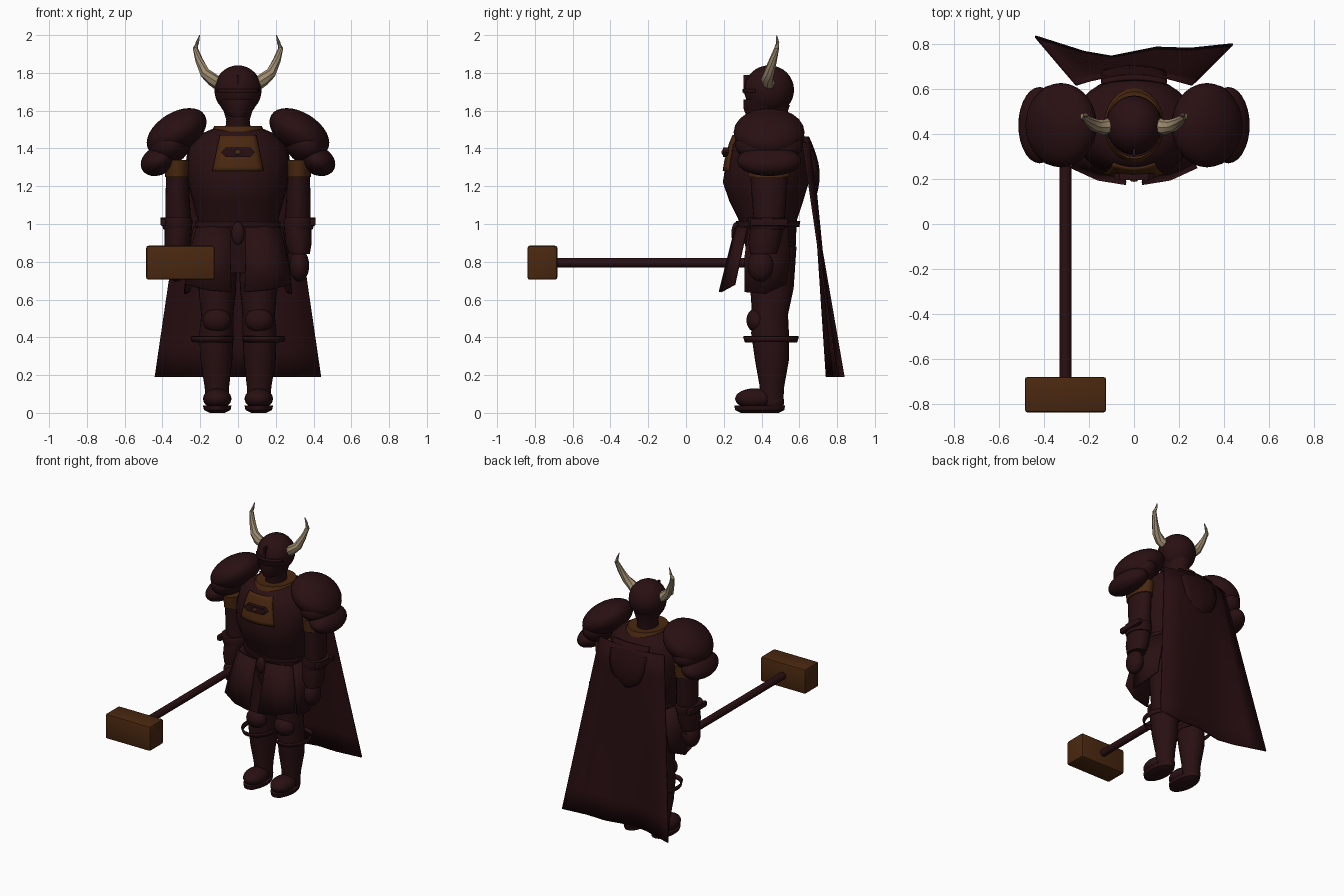
import bpy, bmesh, math
from mathutils import Matrix, Vector

cube = bpy.data.objects.get("Cube")
if cube:
    bpy.data.objects.remove(cube, do_unlink=True)


def material(name, r, g, b):
    m = bpy.data.materials.new(name)
    m.use_nodes = True
    m.diffuse_color = (r, g, b, 1)
    m.node_tree.nodes["Principled BSDF"].inputs["Base Color"].default_value = (r, g, b, 1)
    return m


ARMOR = material("dark maroon armor", 0.022, 0.005, 0.006)
CAPE = material("deep maroon cloth", 0.020, 0.004, 0.005)
BRONZE = material("bronze brown", 0.068, 0.021, 0.005)
HORN = material("horn tan", 0.34, 0.26, 0.16)
CY = 0.44  # body centre line


def finish(name, bm, mat, mirror=False, solid=0, angle=40):
    bmesh.ops.recalc_face_normals(bm, faces=bm.faces)
    me = bpy.data.meshes.new(name)
    bm.to_mesh(me)
    bm.free()
    me.materials.append(mat)
    ob = bpy.data.objects.new(name, me)
    bpy.context.collection.objects.link(ob)
    if solid:
        mod = ob.modifiers.new("thickness", "SOLIDIFY")
        mod.thickness, mod.offset = solid, 0
    if mirror:
        ob.modifiers.new("mirror", "MIRROR").use_mirror_merge = False
    bpy.ops.object.select_all(action="DESELECT")
    ob.select_set(True)
    bpy.context.view_layer.objects.active = ob
    bpy.ops.object.shade_smooth_by_angle(angle=math.radians(angle))
    return ob


def ball(name, loc, size, mat, mirror=False, tilt=0):
    bm = bmesh.new()
    bmesh.ops.create_uvsphere(bm, u_segments=28, v_segments=16, radius=1)
    bm.transform(Matrix.Translation(loc) @ Matrix.Rotation(math.radians(tilt), 4, "Y")
                 @ Matrix.Diagonal((*size, 1)))
    return finish(name, bm, mat, mirror)


def box(name, loc, size, mat, mirror=False, bevel=0.0):
    bm = bmesh.new()
    bmesh.ops.create_cube(bm, size=1)
    bm.transform(Matrix.Translation(loc) @ Matrix.Diagonal((*size, 1)))
    if bevel:
        bmesh.ops.bevel(bm, geom=bm.edges[:], offset=bevel, segments=2, profile=0.5, affect="EDGES")
    return finish(name, bm, mat, mirror)


def loft(name, rings, mat, mirror=False, n=24, caps=True, solid=0):
    # Each ring: centre x, centre y, z, x radius, y radius
    bm = bmesh.new()
    loops = []
    for cx, cy, z, rx, ry in rings:
        loops.append([bm.verts.new((cx + rx * math.cos(math.tau * i / n),
                                    cy + ry * math.sin(math.tau * i / n), z)) for i in range(n)])
    for a, b in zip(loops, loops[1:]):
        for i in range(n):
            bm.faces.new((a[i], a[(i + 1) % n], b[(i + 1) % n], b[i]))
    if caps:
        bm.faces.new(loops[0])
        bm.faces.new(loops[-1])
    return finish(name, bm, mat, mirror, solid)


def sheet(name, rows, mat, mirror=False, solid=0.01):
    bm = bmesh.new()
    grid = [[bm.verts.new(p) for p in row] for row in rows]
    for a, b in zip(grid, grid[1:]):
        for i in range(len(a) - 1):
            bm.faces.new((a[i], a[i + 1], b[i + 1], b[i]))
    return finish(name, bm, mat, mirror, solid, 60)


def tube(name, path, radii, mat, mirror=False, n=10):
    bm = bmesh.new()
    pts = [Vector(p) for p in path]
    loops = []
    for i, p in enumerate(pts):
        d = pts[min(i + 1, len(pts) - 1)] - pts[max(i - 1, 0)]
        q = d.to_track_quat("Z", "Y")
        loops.append([bm.verts.new(p + q @ Vector((radii[i] * math.cos(math.tau * k / n),
                                                   radii[i] * math.sin(math.tau * k / n), 0)))
                      for k in range(n)])
    for a, b in zip(loops, loops[1:]):
        for k in range(n):
            bm.faces.new((a[k], a[(k + 1) % n], b[(k + 1) % n], b[k]))
    bm.faces.new(loops[0])
    bm.faces.new(loops[-1])
    return finish(name, bm, mat, mirror)


# Torso: z, half width, front y, back y
TORSO = [(0.95, 0.205, 0.30, 0.57), (1.03, 0.215, 0.275, 0.59), (1.12, 0.24, 0.23, 0.62),
         (1.22, 0.265, 0.195, 0.65), (1.32, 0.275, 0.21, 0.66), (1.42, 0.255, 0.235, 0.65),
         (1.48, 0.19, 0.26, 0.62), (1.51, 0.12, 0.31, 0.57)]
loft("torso", [(0, (f + b) / 2, z, w, (b - f) / 2) for z, w, f, b in TORSO], ARMOR, n=32)


def chest_y(x, z):
    # Front surface of the torso at x, z
    for a, b in zip(TORSO, TORSO[1:]):
        if a[0] <= z <= b[0]:
            t = (z - a[0]) / (b[0] - a[0])
            w, f, k = (a[i] + t * (b[i] - a[i]) for i in (1, 2, 3))
            return (f + k) / 2 - (k - f) / 2 * math.sqrt(max(0, 1 - (x / w) ** 2))


rows = []
for k in range(9):
    z = 1.28 + 0.19 * k / 8
    half = 0.135 - 0.04 * k / 8
    rows.append([(half * j / 4, chest_y(half * j / 4, z) - 0.006, z) for j in range(-4, 5)])
sheet("chest_plate", rows, BRONZE, solid=0.008)

# Chest emblem: flat lozenge with a stud
bm = bmesh.new()
for s in (0.195, 0.225):
    outline = [(-0.09, 0), (-0.065, 0.024), (0.065, 0.024), (0.09, 0), (0.065, -0.024), (-0.065, -0.024)]
    face = bm.faces.new([bm.verts.new((x, s, 1.38 + z)) for x, z in outline])
bmesh.ops.bridge_loops(bm, edges=bm.edges[:])
finish("chest_badge", bm, ARMOR)
ball("chest_stud", (0, 0.196, 1.38), (0.018, 0.008, 0.014), BRONZE)

# Collar, neck and helmet
loft("collar", [(0, CY, 1.46, 0.15, 0.17), (0, CY, 1.49, 0.14, 0.165), (0, CY, 1.52, 0.125, 0.15),
                (0, CY, 1.515, 0.08, 0.10)], BRONZE)
loft("neck", [(0, CY, 1.48, 0.07, 0.08), (0, CY, 1.55, 0.062, 0.085), (0, CY, 1.63, 0.085, 0.11)], ARMOR)
ball("helmet", (0, CY, 1.71), (0.125, 0.132, 0.13), ARMOR)
loft("chin_guard", [(0, 0.42, 1.57, 0.055, 0.10), (0, 0.42, 1.61, 0.085, 0.115),
                    (0, 0.43, 1.66, 0.112, 0.125)], ARMOR)
box("helmet_crest", (0, 0.325, 1.74), (0.012, 0.04, 0.10), ARMOR)
sheet("visor_brow", [[(0.127 * math.sin(a), CY - 0.136 * math.cos(a), z)
                      for a in [j * 0.2 - 1 for j in range(11)]] for z in (1.695, 1.715)], ARMOR)
tube("horn", [(0.10, 0.44, 1.74), (0.135, 0.43, 1.765), (0.175, 0.44, 1.80), (0.205, 0.46, 1.865),
              (0.226, 0.48, 1.93), (0.215, 0.485, 1.96), (0.203, 0.48, 2.0)],
     [0.035, 0.034, 0.029, 0.021, 0.014, 0.009, 0.002], HORN, True, 8)

# Shoulders and arms
ball("pauldron", (0.325, CY, 1.485), (0.175, 0.188, 0.105), ARMOR, True, 32)
ball("pauldron_fill", (0.36, CY, 1.42), (0.115, 0.18, 0.10), ARMOR, True, 32)
ball("pauldron_lower", (0.42, CY, 1.335), (0.10, 0.17, 0.075), ARMOR, True, 28)
loft("sleeve_band", [(0.32, CY, 1.25, 0.066, 0.11), (0.32, CY, 1.34, 0.07, 0.12)], BRONZE, True)
loft("upper_arm", [(0.315, CY, 1.0, 0.068, 0.08), (0.32, CY, 1.12, 0.065, 0.09),
                   (0.32, CY, 1.26, 0.06, 0.10)], ARMOR, True)
loft("elbow_cuff", [(0.32, 0.43, 0.97, 0.075, 0.09), (0.325, 0.43, 1.02, 0.085, 0.105),
                    (0.33, 0.43, 1.035, 0.08, 0.10)], ARMOR, True)
box("elbow_fin", (0.395, CY, 1.01), (0.03, 0.20, 0.04), ARMOR, True, 0.008)
loft("forearm", [(0.325, 0.41, 0.84, 0.055, 0.07), (0.32, 0.415, 0.90, 0.07, 0.085),
                 (0.315, 0.43, 1.0, 0.072, 0.09)], ARMOR, True)
ball("hand", (0.325, 0.395, 0.78), (0.052, 0.068, 0.085), ARMOR, True)

# Hammer
tube("hammer_handle", [(-0.305, -0.70, 0.795), (-0.305, 0.46, 0.795)], [0.026, 0.026], ARMOR, n=12)
box("hammer_head", (-0.305, -0.76, 0.795), (0.362, 0.158, 0.18), BRONZE, bevel=0.012)

# Belt, hips and skirt plates
loft("belt", [(0, 0.435, 0.985, 0.225, 0.165), (0, 0.435, 1.015, 0.225, 0.17)], ARMOR, n=32)
loft("hips", [(0, 0.45, 0.74, 0.17, 0.10), (0, 0.45, 0.86, 0.205, 0.13), (0, 0.435, 0.99, 0.21, 0.15)], ARMOR)
ball("buckle", (0, 0.265, 0.95), (0.035, 0.025, 0.06), ARMOR)
sheet("front_skirt_plate",
      [[(0.04, 0.265, 0.98), (0.14, 0.275, 0.985), (0.22, 0.32, 0.98)],
       [(0.04, 0.225, 0.82), (0.16, 0.235, 0.82), (0.26, 0.285, 0.82)],
       [(0.035, 0.18, 0.64), (0.16, 0.20, 0.65), (0.28, 0.255, 0.68)]], ARMOR, True, 0.014)
sheet("side_skirt_plate",
      [[(0.215, 0.33, 0.98), (0.23, 0.43, 0.985), (0.20, 0.54, 0.98)],
       [(0.25, 0.31, 0.82), (0.265, 0.43, 0.80), (0.23, 0.55, 0.82)],
       [(0.26, 0.31, 0.64), (0.28, 0.42, 0.63), (0.24, 0.53, 0.68)]], ARMOR, True, 0.014)

# Legs and feet
loft("leg", [(0.11, 0.455, 0.06, 0.06, 0.06), (0.112, 0.455, 0.14, 0.065, 0.065),
             (0.115, 0.455, 0.28, 0.085, 0.09), (0.115, 0.445, 0.42, 0.09, 0.10),
             (0.11, 0.445, 0.52, 0.085, 0.095), (0.11, 0.455, 0.66, 0.10, 0.115),
             (0.105, 0.46, 0.88, 0.10, 0.125)], ARMOR, True)
ball("knee_cap", (0.112, 0.375, 0.49), (0.075, 0.055, 0.065), ARMOR, True)
loft("knee_hoop", [(0.135, 0.45, 0.375, 0.105, 0.135), (0.135, 0.45, 0.405, 0.112, 0.145)],
     ARMOR, True, caps=False, solid=0.008)
ball("boot", (0.11, 0.365, 0.075), (0.075, 0.105, 0.055), ARMOR, True)
ball("heel", (0.11, 0.46, 0.06), (0.06, 0.06, 0.055), ARMOR, True)
loft("sole", [(0.11, 0.39, 0, 0.04, 0.10), (0.11, 0.39, 0.015, 0.07, 0.13),
              (0.11, 0.39, 0.04, 0.076, 0.135)], ARMOR, True)

# Cape: straight run from the shoulders to a folded hem
HEM = [(-0.44, 0.835), (-0.33, 0.80), (-0.22, 0.765), (-0.1, 0.745),
       (0.1, 0.785), (0.25, 0.78), (0.44, 0.80)]
rows = []
for k in range(9):
    t = k / 8
    row = []
    for x, y in HEM:
        u = x / 0.44
        top = Vector((0.26 * u, 0.665 - 0.045 * u * u, 1.43))
        row.append(top.lerp(Vector((x, y, 0.19)), t))
    rows.append(row)
sheet("cape", rows, CAPE)

# Rounded flap over the upper back
rows = []
for k in range(8):
    t = k / 7
    half = 0.145 * math.sqrt(max(0.02, 1 - t ** 3))
    rows.append([(half * j / 4, 0.645 + 0.05 * math.sin(t * 2.6) - 0.02 * (j / 4) ** 2 + 0.01 * t,
                  1.46 - 0.32 * t) for j in range(-4, 5)])
sheet("back_flap", rows, CAPE, solid=0.014)
